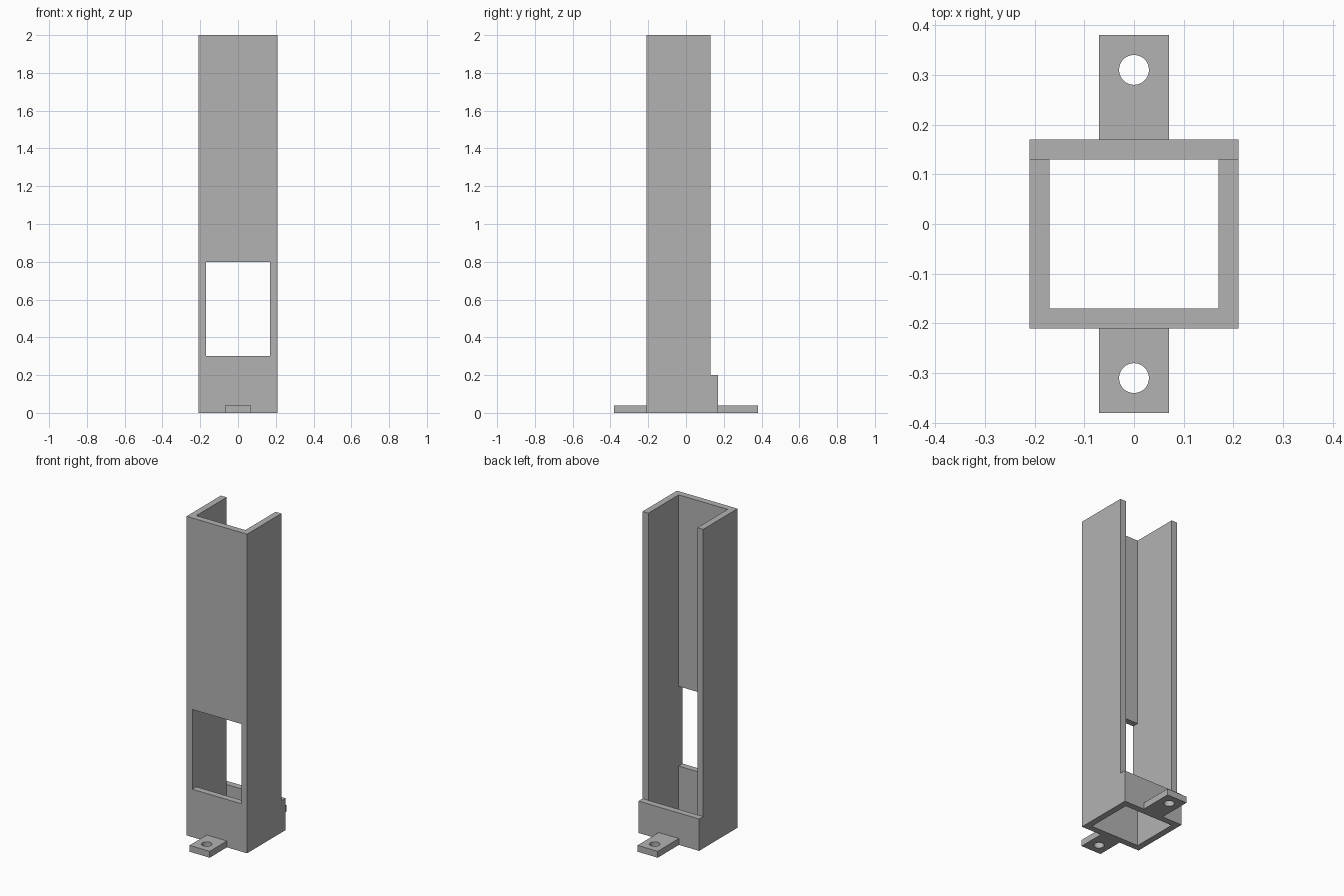
import bpy, bmesh, math

cube = bpy.data.objects.get("Cube")
if cube:
    bpy.data.objects.remove(cube, do_unlink=True)

grey = bpy.data.materials.new("plain grey")
grey.use_nodes = True
colour = (0.45, 0.45, 0.45, 1)
grey.diffuse_color = colour
grey.node_tree.nodes["Principled BSDF"].inputs["Base Color"].default_value = colour


def add_object(name, mesh):
    mesh.materials.clear()
    mesh.materials.append(grey)
    obj = bpy.data.objects.new(name, mesh)
    bpy.context.collection.objects.link(obj)
    return obj


# Housing: one watertight shell of cells, with open back and front window
cuts = ([-0.21, -0.17, 0.17, 0.21],
        [-0.21, -0.17, 0.13, 0.17],
        [0, 0.2, 0.3, 0.8, 2])


def solid(i, j, k):
    if not (0 <= i < 3 and 0 <= j < 3 and 0 <= k < 4):
        return False
    if j == 2:                 # low back wall
        return k == 0
    if i != 1:                 # side walls
        return True
    return j == 0 and k != 2   # front wall with window


bm = bmesh.new()
verts = {}


def vertex(idx):
    if idx not in verts:
        verts[idx] = bm.verts.new([cuts[a][idx[a]] for a in range(3)])
    return verts[idx]


for cell in [(i, j, k) for i in range(3) for j in range(3) for k in range(4)]:
    if not solid(*cell):
        continue
    for axis in range(3):
        u, v = (axis + 1) % 3, (axis + 2) % 3
        for side in (0, 1):
            beside = list(cell)
            beside[axis] += 2 * side - 1
            if solid(*beside):
                continue
            ring = []
            for du, dv in ((0, 0), (1, 0), (1, 1), (0, 1)):
                idx = list(cell)
                idx[axis] += side
                idx[u] += du
                idx[v] += dv
                ring.append(vertex(tuple(idx)))
            bm.faces.new(ring if side else ring[::-1])
bmesh.ops.dissolve_limit(bm, angle_limit=0.01, verts=bm.verts[:], edges=bm.edges[:])
housing_mesh = bpy.data.meshes.new("housing")
bm.to_mesh(housing_mesh)
bm.free()
add_object("housing", housing_mesh)


# Mounting tabs: flat outline with a screw hole, extruded
def mounting_tab(name, near, far):
    curve = bpy.data.curves.new(name + "_outline", 'CURVE')
    curve.dimensions = '2D'
    curve.fill_mode = 'BOTH'
    curve.extrude = 0.02
    outline = [(-0.07, near), (0.07, near), (0.07, far), (-0.07, far)]
    centre = math.copysign(0.31, far)
    steps = 48
    hole = [(0.03 * math.cos(math.tau * s / steps),
             centre + 0.03 * math.sin(math.tau * s / steps)) for s in range(steps)]
    for points in (outline, hole):
        spline = curve.splines.new('POLY')
        spline.points.add(len(points) - 1)
        for point, (x, y) in zip(spline.points, points):
            point.co = (x, y, 0, 1)
        spline.use_cyclic_u = True
    helper = bpy.data.objects.new(name + "_helper", curve)
    bpy.context.collection.objects.link(helper)
    graph = bpy.context.evaluated_depsgraph_get()
    mesh = bpy.data.meshes.new_from_object(helper.evaluated_get(graph))
    bpy.data.objects.remove(helper, do_unlink=True)
    # Weld the caps to the rim and face everything outward
    tab = bmesh.new()
    tab.from_mesh(mesh)
    bmesh.ops.remove_doubles(tab, verts=tab.verts[:], dist=0.0001)
    bmesh.ops.recalc_face_normals(tab, faces=tab.faces[:])
    for face in tab.faces:
        face.smooth = False
        face.material_index = 0
    tab.to_mesh(mesh)
    tab.free()
    mesh.name = name
    add_object(name, mesh).location.z = 0.02


mounting_tab("front_mounting_tab", -0.21, -0.38)
mounting_tab("back_mounting_tab", 0.17, 0.38)
